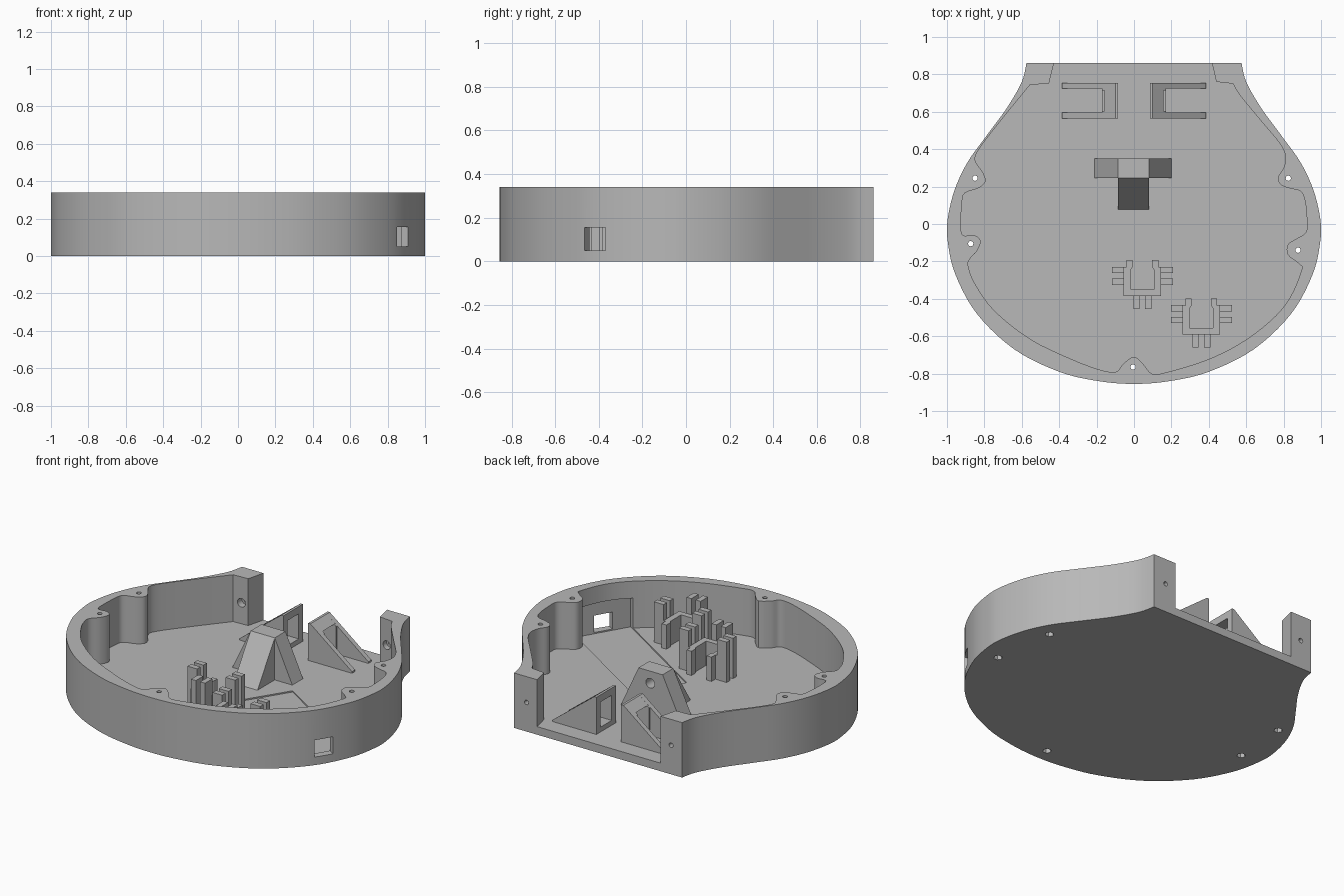
import bpy, bmesh, math
from mathutils import Vector

cube = bpy.data.objects.get("Cube")
if cube:
    bpy.data.objects.remove(cube, do_unlink=True)

grey = bpy.data.materials.new("plain_grey")
grey.use_nodes = True
shade = (0.48, 0.48, 0.48, 1)
grey.diffuse_color = shade
grey.node_tree.nodes["Principled BSDF"].inputs["Base Color"].default_value = shade

FLOOR, RIM = 0.05, 0.34
BASE = FLOOR - 0.01    # parts sink slightly into the floor


def prism(name, outline, low, high, axis="z"):
    """Extrude a flat outline along one axis."""
    place = {"z": lambda u, v, w: (u, v, w),
             "y": lambda u, v, w: (u, w, v),
             "x": lambda u, v, w: (w, u, v)}[axis]
    bm = bmesh.new()
    ends = [[bm.verts.new(place(u, v, w)) for u, v in outline] for w in (low, high)]
    for ring in ends:
        bm.faces.new(ring)
    count = len(outline)
    for i in range(count):
        j = (i + 1) % count
        bm.faces.new((ends[0][i], ends[0][j], ends[1][j], ends[1][i]))
    bmesh.ops.recalc_face_normals(bm, faces=bm.faces)
    mesh = bpy.data.meshes.new(name)
    bm.to_mesh(mesh)
    bm.free()
    mesh.materials.append(grey)
    ob = bpy.data.objects.new(name, mesh)
    bpy.context.collection.objects.link(ob)
    return ob


def rect(left, right, low, high):
    return [(left, low), (right, low), (right, high), (left, high)]


def disc(u, v, radius, sides=20):
    return [(u + radius * math.cos(math.tau * i / sides),
             v + radius * math.sin(math.tau * i / sides)) for i in range(sides)]


def combine(target, other, mode="DIFFERENCE"):
    """Apply a boolean and remove the helper."""
    other.hide_render = True
    mod = target.modifiers.new("boolean", "BOOLEAN")
    mod.operation, mod.object, mod.solver = mode, other, "EXACT"
    graph = bpy.context.evaluated_depsgraph_get()
    mesh = bpy.data.meshes.new_from_object(target.evaluated_get(graph))
    target.modifiers.clear()
    target.data = mesh
    bpy.data.objects.remove(other, do_unlink=True)


def spline(points, steps=5):
    """Smooth curve through every point."""
    pts = [Vector(p) for p in points]
    pts = [pts[0]] + pts + [pts[-1]]
    out = []
    for a, b, c, d in zip(pts, pts[1:], pts[2:], pts[3:]):
        for k in range(steps):
            t = k / steps
            out.append((b * 2 + (c - a) * t + (a * 2 - b * 5 + c * 4 - d) * t ** 2
                        + (b * 3 - a - c * 3 + d) * t ** 3) / 2)
    return [tuple(p) for p in out + [pts[-1]]]


# Outer shell
half = [(.575, .86), (.6, .76), (.68, .62), (.79, .47), (.89, .33), (.96, .18), (.997, .02),
        (.995, -.1), (.955, -.27), (.84, -.48), (.64, -.67), (.4, -.79), (.19, -.84)]
outer = spline(half + [(0, -.855)] + [(-x, y) for x, y in reversed(half)])
shell = prism("shell", outer, 0, RIM)

# Cavity with screw bosses, open at the back
wall = [(.53, .75), (.565, .69), (.68, .55), (.78, .43), (.81, .36), (.8, .3), (.77, .25),
        (.785, .21), (.835, .19), (.89, .175), (.915, .12), (.925, 0), (.915, -.05),
        (.866, -.08), (.823, -.11), (.823, -.165), (.885, -.215), (.895, -.25),
        (.83, -.4), (.727, -.52), (.565, -.64), (.38, -.73), (.165, -.795), (.095, -.8),
        (.05, -.75), (0, -.71), (-.06, -.75), (-.095, -.79), (-.18, -.78), (-.34, -.72),
        (-.555, -.615), (-.745, -.465), (-.85, -.32), (-.885, -.23), (-.88, -.19),
        (-.84, -.145), (-.82, -.09), (-.855, -.06), (-.915, -.06), (-.925, 0), (-.92, .11),
        (-.905, .165), (-.835, .19), (-.795, .225), (-.805, .27), (-.845, .33),
        (-.845, .37), (-.8, .44), (-.69, .58), (-.555, .745)]
opening = [(-.455, .75), (-.418, .9), (.408, .9), (.44, .76)]
combine(shell, prism("cavity_cutter", spline(wall, 4) + opening, FLOOR, 1))

# Circuit board pocket and the port window beside it
pocket = [(.245, .185), (.065, -.1), (.757, -.54), (.928, -.25)]
combine(shell, prism("pocket_cutter", pocket, FLOOR - 0.008, .235))
along, across = Vector((.844, -.536)), Vector((.536, .844))
middle = Vector((.8, -.367))
port = [tuple(middle + along * a + across * b * .057)
        for a, b in ((0, -1), (.3, -1), (.3, 1), (0, 1))]
combine(shell, prism("port_cutter", port, .05, .155))

# Vertical screw holes with hexagonal nut seats underneath
for x, y in ((-.85, .245), (-.873, -.105), (.825, .245), (.877, -.14), (-.005, -.765)):
    combine(shell, prism("screw_cutter", disc(x, y, .014), -1, 1))
    combine(shell, prism("nut_cutter", disc(x, y, .025, 6), -1, .035))

# Horizontal screw holes in the two back posts
for x in (-.5, .49):
    combine(shell, prism("post_hole_cutter", disc(x, .18, .014), .6, 1, "y"))
    combine(shell, prism("post_seat_cutter", disc(x, .18, .027), .6, .79, "y"))

# Central support: tapered slab with a front buttress and a bored back
TOP = .31
support = prism("central_support",
                [(-.215, BASE), (.205, BASE), (.08, TOP), (-.085, TOP)], .245, .35, "y")
buttress = prism("buttress", [(.07, BASE), (.3, BASE), (.3, TOP), (.245, TOP)],
                 -.085, .08, "x")
combine(support, buttress, "UNION")
combine(support, prism("bore_cutter", disc(0, .235, .03), .27, .5, "y"))

# Back brackets: paired triangular plates joined by a windowed bridge
PEAK = .28
for side, label in ((1, "left"), (-1, "right")):
    def mirrored(points):
        return [(side * x, z) for x, z in points]
    gusset = mirrored([(.085, BASE), (.385, BASE), (.385, .06), (.1, PEAK), (.085, PEAK)])
    for y, spot in ((.565, "front"), (.725, "back")):
        prism(label + "_bracket_" + spot + "_plate", gusset, y, y + .03, "y")
    bridge = prism(label + "_bracket_bridge",
                   mirrored([(.085, BASE), (.17, BASE), (.17, .225), (.1, PEAK),
                             (.085, PEAK)]), .59, .73, "y")
    combine(bridge, prism("window_cutter", rect(.605, .715, .08, .235), -1, 1, "x"))

# Two switch holders: a U-shaped cradle backed by tall ribs
for number, (cx, cy) in enumerate(((.045, -.29), (.36, -.495)), 1):
    def local(points):
        return [(cx + x, cy + y) for x, y in points]
    name = "switch_holder_%d_" % number
    right_side = [(.1, -.095), (.1, .06), (.085, .06), (.085, .098), (.052, .098),
                  (.052, .06), (.062, .045), (.062, -.045), (.07, -.055)]
    cradle = right_side[:-1] + [(.062, -.06)]
    prism(name + "cradle", local(cradle + [(-x, y) for x, y in reversed(cradle)]),
          BASE, .2)
    for low in (-.035, .027):
        for s, label in ((1, "left"), (-1, "right")):
            edge = sorted((s * .098, s * .163))
            prism(name + label + "_rib", local(rect(*edge, low, low + .034)), BASE, .3)
    for left in (-.048, .015):
        prism(name + "front_rib", local(rect(left, left + .033, -.165, -.093)), BASE, .3)

# Smooth the curved shell walls and bores while keeping edges sharp
bpy.ops.object.select_all(action="DESELECT")
for ob in (shell, support):
    ob.select_set(True)
    bpy.context.view_layer.objects.active = ob
bpy.ops.object.shade_smooth_by_angle(angle=math.radians(30))
